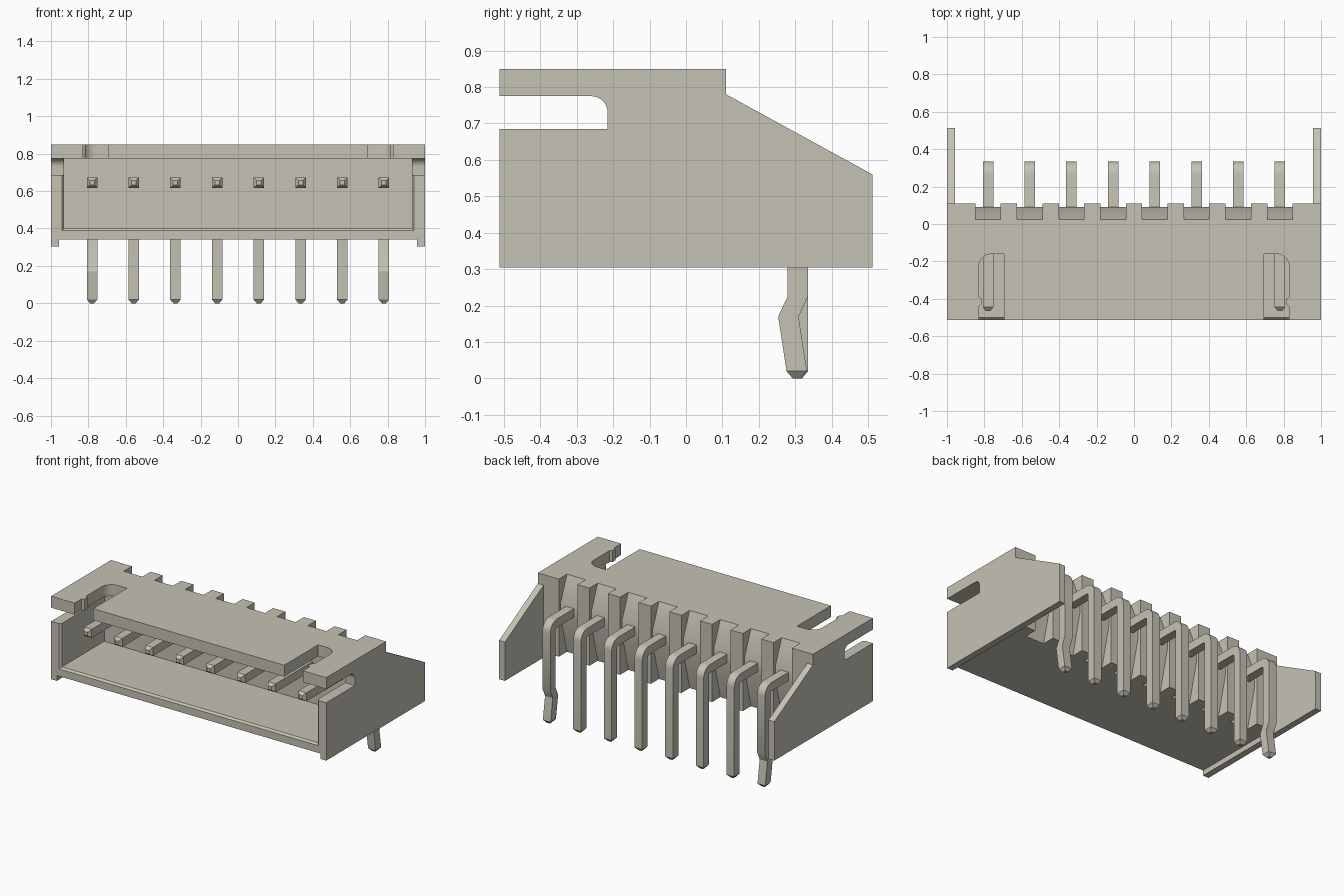
import bpy, bmesh, math

cube = bpy.data.objects.get("Cube")
if cube:
    bpy.data.objects.remove(cube, do_unlink=True)

BEIGE = (0.56, 0.54, 0.455, 1.0)
mat = bpy.data.materials.new("warm grey plastic")
mat.use_nodes = True
mat.diffuse_color = BEIGE
bsdf = mat.node_tree.nodes["Principled BSDF"]
bsdf.inputs["Base Color"].default_value = BEIGE
bsdf.inputs["Roughness"].default_value = 0.6

PITCH = 0.2229
PIN_X = [(i - 3.5) * PITCH for i in range(8)]


def loft(name, rings):
    """Closed solid through a list of rings with equal point counts."""
    bm = bmesh.new()
    loops = [[bm.verts.new(p) for p in ring] for ring in rings]
    n = len(loops[0])
    for a, b in zip(loops, loops[1:]):
        for i in range(n):
            j = (i + 1) % n
            bm.faces.new((a[i], a[j], b[j], b[i]))
    bm.faces.new(loops[0])
    bm.faces.new(loops[-1])
    bmesh.ops.recalc_face_normals(bm, faces=bm.faces)
    mesh = bpy.data.meshes.new(name)
    bm.to_mesh(mesh)
    bm.free()
    mesh.materials.append(mat)
    obj = bpy.data.objects.new(name, mesh)
    bpy.context.collection.objects.link(obj)
    return obj


def prism_x(name, profile, x0, x1):
    return loft(name, [[(x, y, z) for y, z in profile] for x in (x0, x1)])


def prism_z(name, plan, z0, z1):
    return loft(name, [[(x, y, z) for x, y in plan] for z in (z0, z1)])


def arc(cx, cy, r, a0, a1, n=8):
    angles = [math.radians(a0 + (a1 - a0) * i / n) for i in range(n + 1)]
    return [(cx + r * math.cos(a), cy + r * math.sin(a)) for a in angles]


def activate(obj):
    bpy.ops.object.select_all(action='DESELECT')
    obj.select_set(True)
    bpy.context.view_layer.objects.active = obj


def cut(target, cutter):
    cutter.hide_render = True
    mod = target.modifiers.new("cut", 'BOOLEAN')
    mod.operation = 'DIFFERENCE'
    mod.solver = 'EXACT'
    mod.object = cutter
    activate(target)
    bpy.ops.object.modifier_apply(modifier=mod.name)
    bpy.data.objects.remove(cutter, do_unlink=True)


def smooth(obj):
    activate(obj)
    bpy.ops.object.shade_smooth_by_angle(angle=math.radians(30))


# Housing: side silhouette extruded over the full width
housing = prism_x("housing", [(-0.512, 0.305), (0.512, 0.305), (0.512, 0.56),
                              (0.11, 0.78), (0.11, 0.85), (-0.512, 0.85)], -1, 1)

# Open the rear and underside between the two side walls
cut(housing, prism_x("rear_cutter", [(-0.6, 0.2), (0.6, 0.2), (0.6, 1.0), (0.11, 1.0),
                                     (0.11, 0.34), (-0.6, 0.34)], -0.958, 0.958))

# Front cavity with a chamfered lip on the floor and sides
cut(housing, loft("cavity_cutter", [
    [(-w, y, b), (w, y, b), (w, y, 0.775), (-w, y, 0.775)]
    for y, w, b in ((-0.53, 0.96, 0.37), (-0.5, 0.93, 0.40), (-0.06, 0.93, 0.40))]))

# Side slots, and locking slots in the top plate
side_slot = [(-0.6, 0.775), (-0.6, 0.685), (-0.215, 0.685)] + arc(-0.26, 0.73, 0.045, 0, 90)
top_slot = [(0.695, -0.6), (0.83, -0.6), (0.83, -0.44), (0.815, -0.43), (0.815, -0.40),
            (0.83, -0.39)] + arc(0.76, -0.23, 0.07, 0, 90) + [(0.695, -0.16)]
for s in (-1, 1):
    cut(housing, prism_x("side_slot_cutter", side_slot, s * 0.9, s * 1.1))
    cut(housing, prism_z("top_slot_cutter", [(s * x, y) for x, y in top_slot], 0.7, 0.95))

# Tapered notches in the rear wall, one behind each pin
notch = [(0.2, 0.9), (0.0047, 0.9), (0.09, 0.69), (0.09, 0.60), (0.0125, 0.29), (0.2, 0.29)]
for x in PIN_X:
    cut(housing, prism_x("notch_cutter", notch, x - 0.0675, x + 0.0675))
smooth(housing)

# Pins: square section swept along a right-angle path
H = 0.028
R = 0.04
Y_LEG, Z_ARM = 0.307, 0.645


def section(x, y, z, angle, h):
    """Square ring at (y, z); angle 0 faces along y, 90 faces down."""
    ny, nz = math.sin(angle), math.cos(angle)
    return [(x + a * h, y + b * h * ny, z + b * h * nz)
            for a, b in ((-1, -1), (1, -1), (1, 1), (-1, 1))]


for i, x in enumerate(PIN_X):
    rings = [section(x, -0.465, Z_ARM, 0, 0.012), section(x, -0.445, Z_ARM, 0, H)]
    for k in range(7):
        t = math.radians(15 * k)
        rings.append(section(x, Y_LEG - R + R * math.sin(t),
                             Z_ARM - R + R * math.cos(t), t, H))
    # The outermost legs are kinked
    if i in (0, 7):
        leg = [(Y_LEG, 0.225, H), (0.281, 0.17, H), (0.304, 0.02, H), (0.304, 0, 0.011)]
    else:
        leg = [(Y_LEG, 0.02, H), (Y_LEG, 0, 0.011)]
    rings += [section(x, y, z, math.pi / 2, h) for y, z, h in leg]
    smooth(loft(f"pin_{i + 1}", rings))
